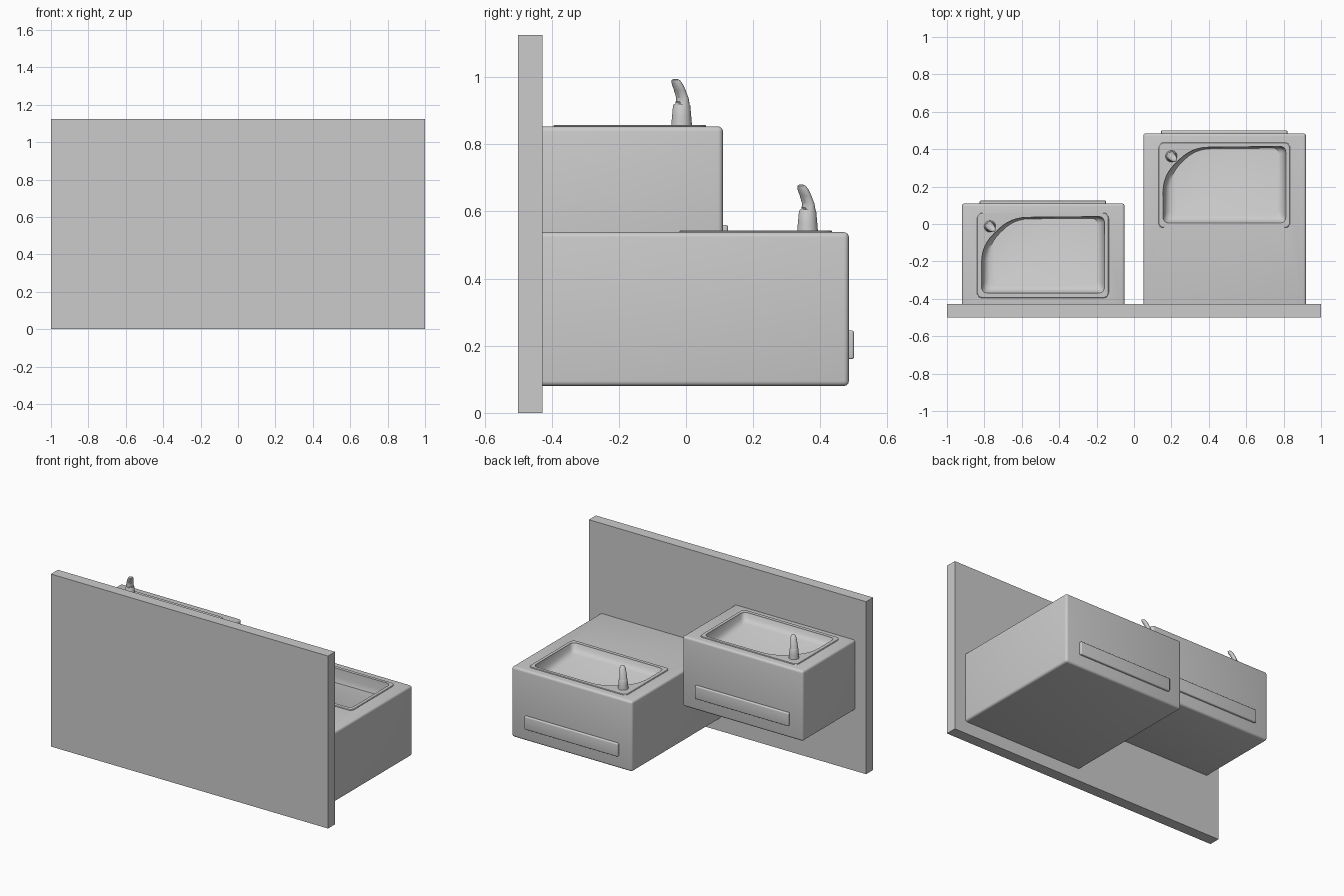
import bpy, bmesh, math
from mathutils import Vector

cube = bpy.data.objects.get("Cube")
if cube:
    bpy.data.objects.remove(cube, do_unlink=True)

steel = bpy.data.materials.new("brushed_grey")
steel.use_nodes = True
steel.diffuse_color = (0.6, 0.6, 0.6, 1)
steel.node_tree.nodes["Principled BSDF"].inputs["Base Color"].default_value = (0.6, 0.6, 0.6, 1)


def finish(name, bm):
    bmesh.ops.recalc_face_normals(bm, faces=bm.faces)
    mesh = bpy.data.meshes.new(name)
    bm.to_mesh(mesh)
    bm.free()
    mesh.materials.append(steel)
    ob = bpy.data.objects.new(name, mesh)
    bpy.context.collection.objects.link(ob)
    return ob


def activate(ob):
    bpy.ops.object.select_all(action='DESELECT')
    ob.select_set(True)
    bpy.context.view_layer.objects.active = ob


def smooth(ob):
    activate(ob)
    bpy.ops.object.shade_smooth_by_angle(angle=math.radians(35))


def box(name, lo, hi, bevel=0):
    bm = bmesh.new()
    bmesh.ops.create_cube(bm, size=1)
    lo, hi = Vector(lo), Vector(hi)
    for v in bm.verts:
        v.co = (lo + hi) / 2 + v.co * (hi - lo)
    if bevel:
        bmesh.ops.bevel(bm, geom=bm.edges[:], offset=bevel, segments=4,
                        profile=0.5, affect='EDGES')
    return finish(name, bm)


def loft(name, rings):
    """Skin closed rings of points and cap both ends."""
    bm = bmesh.new()
    loops = [[bm.verts.new(p) for p in ring] for ring in rings]
    n = len(loops[0])
    for a, b in zip(loops, loops[1:]):
        for i in range(n):
            j = (i + 1) % n
            bm.faces.new((a[i], a[j], b[j], b[i]))
    bm.faces.new(loops[0])
    bm.faces.new(loops[-1])
    return finish(name, bm)


def rounded(corners, steps=6):
    """Outline with each (x, y, radius) corner softened by a curve."""
    pts = []
    for i, (x, y, r) in enumerate(corners):
        c = Vector((x, y))
        p = Vector(corners[i - 1][:2])
        q = Vector(corners[(i + 1) % len(corners)][:2])
        a, b = c + (p - c).normalized() * r, c + (q - c).normalized() * r
        for k in range(steps + 1):
            t = k / steps
            pts.append(a * (1 - t) ** 2 + c * 2 * t * (1 - t) + b * t * t)
    return pts


def cut(ob, cutter):
    mod = ob.modifiers.new("basin_cut", 'BOOLEAN')
    mod.operation = 'DIFFERENCE'
    mod.solver = 'EXACT'
    mod.object = cutter
    activate(ob)
    bpy.ops.object.modifier_apply(modifier=mod.name)


def fountain(side, dx, dy, dz):
    top = 0.538 + dz

    # Cabinet and basin rim
    cabinet = box(side + "_cabinet", (0.05 + dx, -0.46, 0.08 + dz),
                  (0.92 + dx, 0.485 + dy, top), 0.015)
    r = 0.03
    outer = rounded([(0.13, -0.02, r), (0.835, -0.02, r), (0.835, 0.435, r), (0.13, 0.435, r)])
    cx, cy = 0.4825, 0.2075
    rim = loft(side + "_basin_rim", [
        [(cx + (p.x - cx) * s + dx, cy + (p.y - cy) * s + dy, top + h) for p in outer]
        for s, h in ((1, -0.01), (1, 0.002), (0.99, 0.005))])

    # Sloping basin with one cut-off corner
    inner = rounded([(0.155, 0.005, 0.035), (0.812, 0.005, 0.035), (0.812, 0.415, 0.035),
                     (0.31, 0.41, 0.09), (0.155, 0.26, 0.09)])
    rings = []
    for s, t in ((1, -0.4), (1, 0.05), (0.985, 0.3), (0.965, 0.6), (0.935, 0.85), (0.88, 1)):
        ring = []
        for p in inner:
            x, y = 0.48 + (p.x - 0.48) * s, 0.34 + (p.y - 0.34) * s
            depth = 0.045 + 0.11 * y
            ring.append((x + dx, y + dy, top + 0.004 - t * depth))
        rings.append(ring)
    cutter = loft("basin_cutter", rings)
    cutter.hide_render = True
    cut(cabinet, cutter)
    cut(rim, cutter)
    bpy.data.objects.remove(cutter, do_unlink=True)
    smooth(cabinet)
    smooth(rim)

    # Push bar on the outer face
    smooth(box(side + "_push_bar", (0.145 + dx, 0.475 + dy, 0.16 + dz),
               (0.82 + dx, 0.5 + dy, 0.245 + dz), 0.006))

    # Bubbler: tapered base, leaning hood and small nozzle
    lean = Vector((0.707, -0.707, 0))
    across = Vector((0.707, 0.707, 0))
    foot = Vector((0.2 + dx, 0.362 + dy, top))

    def stack(name, profile, sides=20):
        rings = []
        for shift, z, along, wide in profile:
            c = foot + lean * shift + Vector((0, 0, z))
            rings.append([c + lean * along * math.cos(a) + across * wide * math.sin(a)
                          for a in (2 * math.pi * i / sides for i in range(sides))])
        smooth(loft(name, rings))

    stack(side + "_bubbler_base", [(0, -0.005, 0.032, 0.032), (0, 0.03, 0.029, 0.029),
                                   (0, 0.062, 0.026, 0.026), (0, 0.067, 0.023, 0.023)])
    stack(side + "_bubbler_hood", [(-0.004, 0.06, 0.02, 0.024), (-0.003, 0.085, 0.014, 0.022),
                                   (0.008, 0.108, 0.014, 0.02), (0.018, 0.126, 0.015, 0.018),
                                   (0.025, 0.138, 0.012, 0.013), (0.026, 0.142, 0.005, 0.006)])
    stack(side + "_bubbler_nozzle", [(0.015, 0.06, 0.008, 0.008), (0.015, 0.071, 0.008, 0.008),
                                     (0.015, 0.074, 0.004, 0.004)], 12)


# Wall panel and the two staggered fountains
box("wall_panel", (-1, -0.5, 0), (1, -0.428, 1.125))
fountain("left_low", 0, 0, 0)
fountain("right_high", -0.97, -0.375, 0.315)
